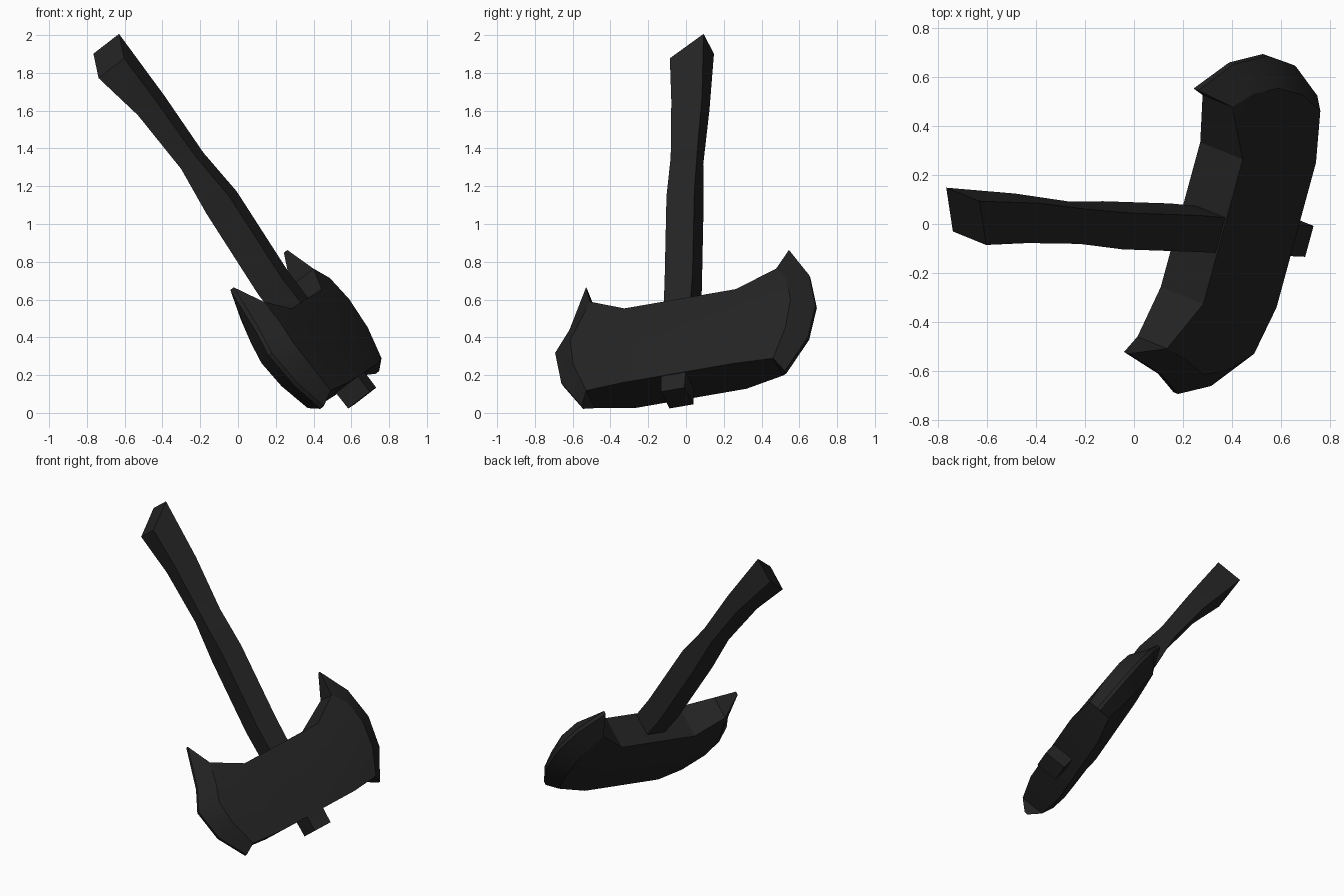
import bpy
import bmesh
from math import radians
from mathutils import Matrix, Vector

if "Cube" in bpy.data.objects:
    bpy.data.objects.remove(bpy.data.objects["Cube"], do_unlink=True)

# One dark iron colour for the whole axe
iron = bpy.data.materials.new("dark iron")
iron.use_nodes = True
colour = (0.017, 0.017, 0.017, 1)
iron.diffuse_color = colour
iron.node_tree.nodes["Principled BSDF"].inputs["Base Color"].default_value = colour

# Tilted frame: u runs down the handle, v from blade to blade, t through the head
down = Vector((0.604, -0.027, -0.796)).normalized()
across = Vector((0.248, 0.951, 0.179))
across = (across - down * across.dot(down)).normalized()
frame = Matrix((down, across, down.cross(across))).transposed().to_4x4()
frame.translation = (0.35, 0, 0.44)


def add_object(name, bm):
    bmesh.ops.recalc_face_normals(bm, faces=bm.faces)
    mesh = bpy.data.meshes.new(name)
    bm.to_mesh(mesh)
    bm.free()
    mesh.materials.append(iron)
    obj = bpy.data.objects.new(name, mesh)
    bpy.context.collection.objects.link(obj)
    obj.matrix_world = frame
    bpy.ops.object.select_all(action="DESELECT")
    obj.select_set(True)
    bpy.context.view_layer.objects.active = obj
    bpy.ops.object.shade_smooth_by_angle(angle=radians(25))


# Double-bladed head: rows of (u, v, half thickness) from one cutting edge to the other
def row(us, vs, ts, side):
    return [(u, side * v, t) for u, v, t in zip(us, vs, ts)]


thin = [0.012] * 5
bevel = [0.08, 0.1, 0.105, 0.1, 0.08]
shoulder_u = [-0.122, 0, 0.125, 0.25, 0.372]
shoulder = (shoulder_u, [0.31] * 5, [0.115] * 5)
inner = [0.52, 0.585, 0.615, 0.59, 0.52]
rows = [
    row([-0.39, -0.125, 0.013, 0.22, 0.40], [0.563, 0.648, 0.724, 0.684, 0.565], thin, -1),
    row([-0.235, -0.1, 0.02, 0.18, 0.355], [0.515, 0.56, 0.61, 0.59, 0.52], bevel, -1),
    row(*shoulder, -1),
    row(*shoulder, 1),
    row([-0.24, -0.15, 0, 0.18, 0.355], inner, bevel, 1),
    row([-0.405, -0.215, -0.005, 0.2, 0.40], [0.565, 0.682, 0.724, 0.687, 0.565], thin, 1),
]
bm = bmesh.new()
sides = [[[bm.verts.new((u, v, s * t)) for u, v, t in r] for r in rows] for s in (1, -1)]
for grid in sides:
    for a, b in zip(grid, grid[1:]):
        for i in range(len(a) - 1):
            bm.faces.new((a[i], a[i + 1], b[i + 1], b[i]))


def rim(grid):
    return grid[0] + [r[-1] for r in grid[1:-1]] + grid[-1][::-1] + [r[0] for r in grid[-2:0:-1]]


top, bottom = rim(sides[0]), rim(sides[1])
for i in range(len(top)):
    j = (i + 1) % len(top)
    bm.faces.new((top[i], top[j], bottom[j], bottom[i]))
add_object("axe_head", bm)

# Carved handle: stations of (u, v low, v high, t low, t high, end slant)
stations = [
    (-1.78, -0.092, 0.092, -0.035, 0.145, 0.062),
    (-1.435, -0.078, 0.093, 0.01, 0.138, 0),
    (-1.07, -0.075, 0.072, 0.02, 0.126, 0),
    (-0.80, -0.085, 0.07, -0.015, 0.144, 0),
    (-0.29, -0.093, 0.062, -0.055, 0.105, 0),
    (0.475, -0.091, 0.041, -0.04, 0.112, 0),
]
bm = bmesh.new()
rings = []
for u, v0, v1, t0, t1, slant in stations:
    corners = ((u + slant, v0, t0), (u - slant, v1, t0), (u - slant, v1, t1), (u + slant, v0, t1))
    rings.append([bm.verts.new(c) for c in corners])
for a, b in zip(rings, rings[1:]):
    for i in range(4):
        j = (i + 1) % 4
        bm.faces.new((a[i], a[j], b[j], b[i]))
bm.faces.new(rings[0])
bm.faces.new(rings[-1])
add_object("handle", bm)
